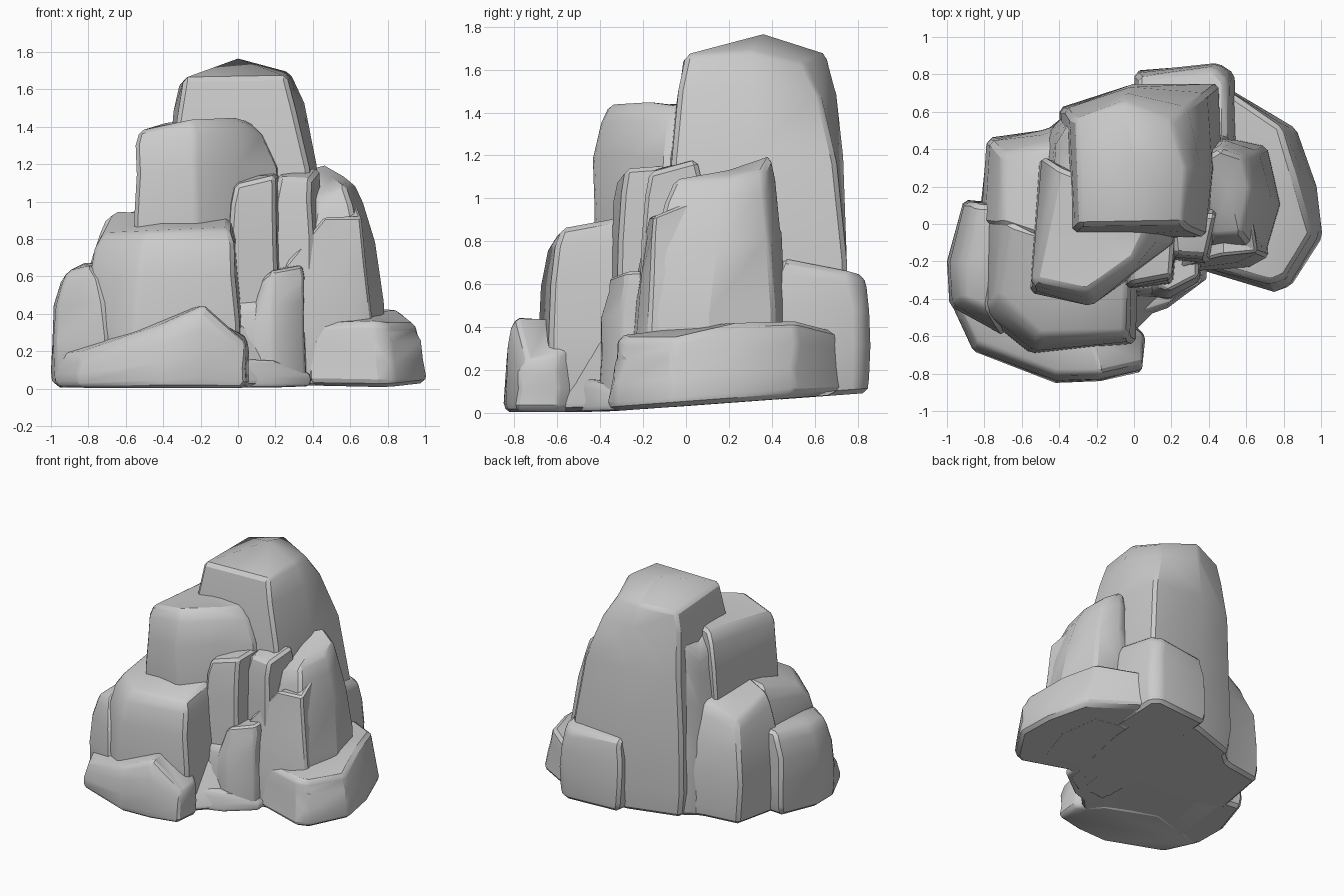
import bpy, bmesh, random
from mathutils import Vector

random.seed(4)


def ground(y):
    # underside rises gently towards the back
    return 0.005 + 0.07 * max(0.0, y + 0.4)


def rock(name, foot, crown, apex=None, base=None, power=3.0, bevel=0.022, lift=0.01):
    """Loft a weathered block from a foot outline to a crown outline of equal count."""
    n = len(foot)
    bm = bmesh.new()
    cx = sum(p[0] for p in foot) / n
    cy = sum(p[1] for p in foot) / n
    rings = []
    for t in (0.0, 0.12, 0.4, 0.7, 0.9, 1.0):
        ring = []
        for (fx, fy), c in zip(foot, crown):
            k = t ** power
            low = ground(fy) if base is None else base
            x, y = fx + (c[0] - fx) * k, fy + (c[1] - fy) * k
            z = low + (c[2] - low) * t
            if t == 0.0:                       # undercut at the ground
                x, y = cx + (x - cx) * 0.95, cy + (y - cy) * 0.95
            elif 0.2 < t < 0.95:               # weathering
                x += random.uniform(-0.01, 0.01)
                y += random.uniform(-0.01, 0.01)
            ring.append(bm.verts.new((x, y, z)))
        rings.append(ring)
    for a, b in zip(rings, rings[1:]):
        for i in range(n):
            j = (i + 1) % n
            bm.faces.new((a[i], a[j], b[j], b[i]))
    bm.faces.new(rings[0][::-1])
    if apex is None:
        apex = sum((Vector(c) for c in crown), Vector()) / n + Vector((0, 0, lift))
    tip = bm.verts.new(apex)
    for i in range(n):
        bm.faces.new((rings[-1][i], rings[-1][(i + 1) % n], tip))
    bmesh.ops.recalc_face_normals(bm, faces=bm.faces)
    # chamfer only the hard edges
    hard = [e for e in bm.edges if len(e.link_faces) == 2 and e.calc_face_angle() > 0.65]
    bmesh.ops.bevel(bm, geom=hard, offset=bevel, segments=1, affect='EDGES',
                    profile=0.5, clamp_overlap=True)
    mesh = bpy.data.meshes.new(name)
    bm.to_mesh(mesh)
    bm.free()
    ob = bpy.data.objects.new(name, mesh)
    bpy.context.collection.objects.link(ob)
    bpy.ops.object.select_all(action='DESELECT')
    ob.select_set(True)
    bpy.context.view_layer.objects.active = ob
    bpy.ops.object.shade_smooth_by_angle(angle=0.5)
    return ob


# solid heart that closes the underside
rock("core",
     [(-0.86, -0.42), (-0.42, -0.72), (0.0, -0.6), (0.38, -0.22), (0.8, -0.24),
      (0.87, 0.35), (0.48, 0.74), (-0.4, 0.55), (-0.8, 0.2)],
     [(-0.7, -0.4, 0.35), (-0.42, -0.55, 0.35), (-0.05, -0.45, 0.35), (0.3, -0.1, 0.35),
      (0.7, -0.1, 0.35), (0.7, 0.3, 0.35), (0.4, 0.65, 0.35), (-0.4, 0.45, 0.35),
      (-0.7, 0.2, 0.35)], power=1)
# tall summit
rock("main_peak",
     [(-0.38, -0.1), (0.41, -0.09), (0.47, 0.3), (0.46, 0.75), (0.0, 0.75), (-0.4, 0.62)],
     [(-0.29, -0.01, 1.66), (0.26, 0.0, 1.67), (0.28, 0.3, 1.69), (0.2, 0.55, 1.63),
      (-0.05, 0.66, 1.67), (-0.31, 0.56, 1.64)],
     apex=(0.0, 0.36, 1.765), power=4)
# ledge in front of the summit
rock("upper_shoulder",
     [(-0.555, -0.36), (-0.22, -0.44), (0.02, -0.25), (0.24, -0.09), (0.12, 0.1), (-0.5, 0.36)],
     [(-0.53, -0.3, 1.38), (-0.25, -0.36, 1.44), (0.0, -0.18, 1.45), (0.06, -0.05, 1.43),
      (0.1, 0.1, 1.45), (-0.4, 0.3, 1.42)], base=0.6, power=6)
rock("rear_buttress",
     [(-0.56, 0.0), (-0.2, 0.0), (-0.2, 0.66), (-0.36, 0.59), (-0.47, 0.5)],
     [(-0.44, 0.05, 1.36), (-0.2, 0.05, 1.4), (-0.2, 0.58, 1.4), (-0.36, 0.52, 1.38),
      (-0.42, 0.42, 1.25)], power=2)
# large front left block and its neighbours
rock("front_left_block",
     [(-0.82, -0.48), (-0.55, -0.7), (0.0, -0.63), (0.02, 0.0), (-0.8, 0.1)],
     [(-0.72, -0.38, 0.83), (-0.5, -0.59, 0.84), (-0.05, -0.58, 0.86),
      (-0.04, -0.2, 0.93), (-0.66, 0.0, 0.95)], power=5)
rock("back_left_block",
     [(-0.83, 0.0), (-0.3, -0.1), (-0.25, 0.58), (-0.5, 0.5), (-0.78, 0.46)],
     [(-0.7, 0.0, 0.92), (-0.4, -0.1, 0.98), (-0.34, 0.42, 0.95),
      (-0.5, 0.4, 0.92), (-0.7, 0.36, 0.83)], power=4)
rock("left_block",
     [(-0.98, -0.44), (-0.7, -0.6), (-0.6, 0.1), (-0.91, 0.13), (-1.0, -0.2)],
     [(-0.91, -0.4, 0.63), (-0.78, -0.45, 0.66), (-0.68, 0.1, 0.68),
      (-0.84, 0.1, 0.67), (-0.91, -0.2, 0.63)], power=5)
rock("front_slab",
     [(-0.98, -0.42), (-0.86, -0.68), (-0.42, -0.85), (-0.18, -0.84),
      (0.04, -0.79), (0.06, -0.6), (-0.1, -0.45), (-0.5, -0.3)],
     [(-0.96, -0.38, 0.19), (-0.83, -0.63, 0.2), (-0.42, -0.79, 0.34), (-0.18, -0.79, 0.45),
      (0.03, -0.74, 0.26), (0.04, -0.6, 0.28), (-0.15, -0.45, 0.4), (-0.5, -0.3, 0.42)],
     apex=(-0.22, -0.65, 0.44))
# columns in the central cleft
rock("centre_column",
     [(-0.06, -0.36), (0.21, -0.33), (0.24, 0.1), (-0.1, 0.1)],
     [(-0.01, -0.32, 1.09), (0.2, -0.28, 1.14), (0.22, 0.0, 1.16), (-0.06, 0.0, 1.13)],
     power=5, bevel=0.02)
rock("right_column",
     [(0.16, -0.19), (0.4, -0.21), (0.46, 0.1), (0.16, 0.1)],
     [(0.22, -0.16, 1.13), (0.39, -0.17, 1.12), (0.44, 0.05, 1.18), (0.2, 0.05, 1.16)],
     power=5, bevel=0.02)
rock("small_column",
     [(0.06, -0.38), (0.19, -0.41), (0.36, -0.31), (0.38, 0.0), (0.05, 0.0)],
     [(0.13, -0.33, 0.59), (0.18, -0.36, 0.63), (0.34, -0.28, 0.66),
      (0.35, 0.0, 0.67), (0.12, 0.0, 0.62)], power=3, bevel=0.015)
rock("cleft_step",
     [(-0.04, -0.4), (0.14, -0.38), (0.16, 0.0), (-0.04, 0.0)],
     [(-0.02, -0.36, 0.45), (0.12, -0.35, 0.46), (0.15, 0.0, 0.55), (-0.02, 0.0, 0.53)],
     power=5, bevel=0.015)
rock("cleft_plinth",
     [(-0.02, -0.52), (0.18, -0.45), (0.38, -0.3), (0.4, 0.0), (-0.02, 0.0)],
     [(0.0, -0.47, 0.16), (0.19, -0.41, 0.15), (0.36, -0.27, 0.1),
      (0.38, 0.0, 0.1), (0.0, 0.0, 0.16)], bevel=0.02)
# right hand masses
rock("right_block",
     [(0.34, -0.18), (0.7, -0.2), (0.79, 0.1), (0.71, 0.42), (0.5, 0.46), (0.35, 0.44)],
     [(0.42, -0.06, 1.03), (0.57, -0.05, 1.09), (0.62, 0.2, 1.1), (0.58, 0.36, 1.13),
      (0.46, 0.4, 1.2), (0.38, 0.35, 1.18)], power=2.8, bevel=0.02)
rock("right_ramp",
     [(0.23, -0.26), (0.64, -0.23), (0.73, -0.19), (0.7, 0.1), (0.3, 0.1)],
     [(0.25, -0.23, 0.66), (0.46, -0.17, 0.92), (0.66, -0.15, 0.92),
      (0.62, 0.1, 1.02), (0.38, 0.1, 0.95)], bevel=0.015, power=2)
rock("right_slab",
     [(0.37, -0.25), (0.75, -0.365), (0.84, -0.335), (1.01, -0.07),
      (0.98, 0.2), (0.87, 0.51), (0.5, 0.73)],
     [(0.4, -0.22, 0.35), (0.73, -0.31, 0.36), (0.81, -0.28, 0.35), (0.95, -0.05, 0.35),
      (0.86, 0.25, 0.42), (0.78, 0.52, 0.43), (0.5, 0.71, 0.38)],
     apex=(0.7, 0.1, 0.41), power=1.6)
# block at the foot of the back
rock("back_block",
     [(0.0, 0.5), (0.54, 0.4), (0.53, 0.8), (0.45, 0.855), (0.01, 0.82)],
     [(0.02, 0.5, 0.7), (0.49, 0.45, 0.72), (0.49, 0.76, 0.66),
      (0.42, 0.83, 0.64), (0.02, 0.78, 0.63)], power=5)
